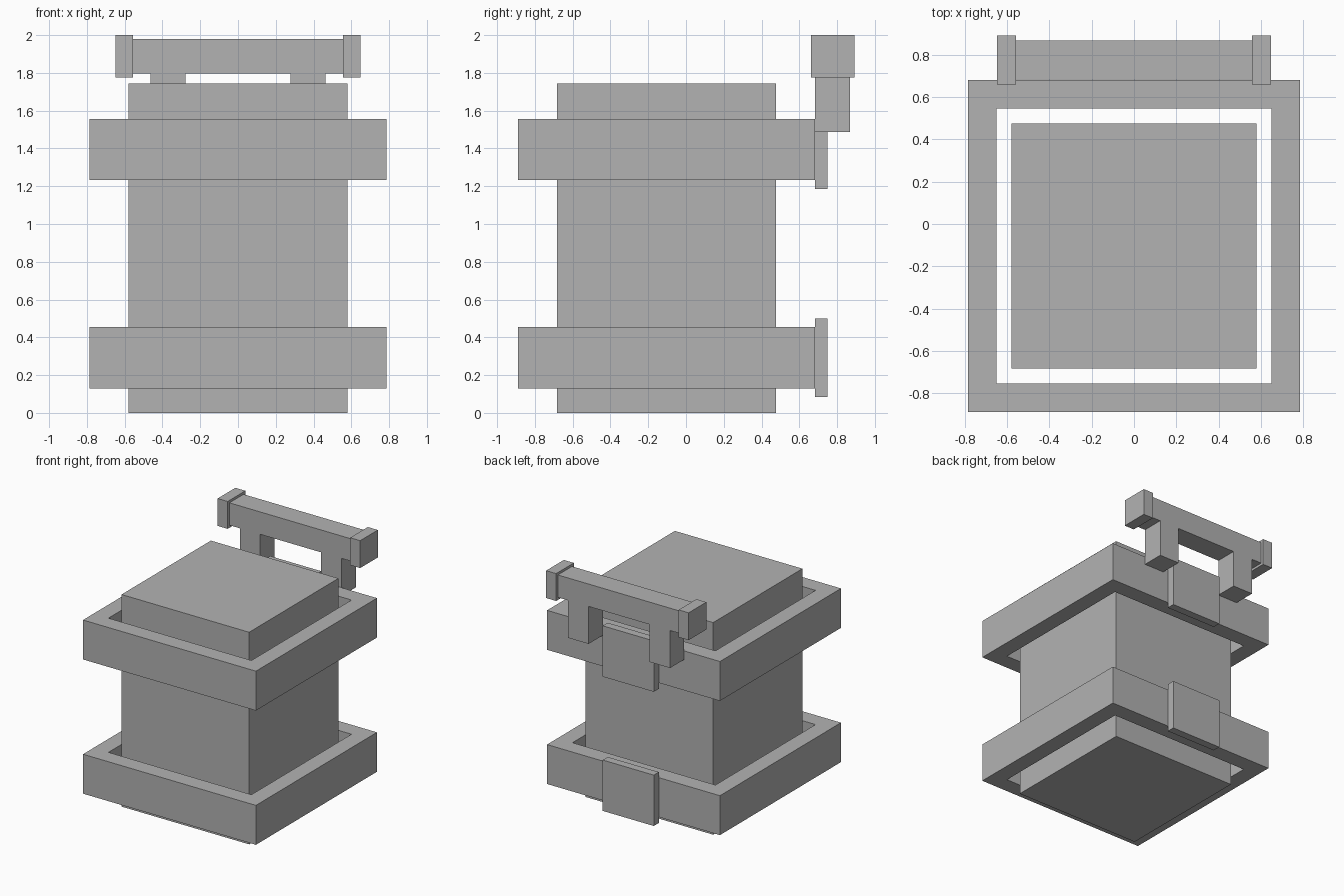
import bpy
import bmesh
from mathutils import Vector

cube = bpy.data.objects.get("Cube")
if cube:
    bpy.data.objects.remove(cube, do_unlink=True)

grey = bpy.data.materials.new("plain_grey")
grey.use_nodes = True
colour = (0.448, 0.448, 0.448, 1)
grey.diffuse_color = colour
grey.node_tree.nodes["Principled BSDF"].inputs["Base Color"].default_value = colour

BODY_Y = -0.104   # centre of the body and collars
COLLAR_BACK = 0.684
BAR_Y = 0.776     # centre of the handle


def finish(name, bm):
    bmesh.ops.recalc_face_normals(bm, faces=bm.faces)
    mesh = bpy.data.meshes.new(name)
    bm.to_mesh(mesh)
    bm.free()
    mesh.materials.append(grey)
    obj = bpy.data.objects.new(name, mesh)
    bpy.context.collection.objects.link(obj)
    return obj


def box(name, x, y, z):
    """Box from (low, high) ranges on each axis."""
    bm = bmesh.new()
    bmesh.ops.create_cube(bm, size=1)
    for v in bm.verts:
        v.co = Vector([(a + b) / 2 + c * (b - a) for c, (a, b) in zip(v.co, (x, y, z))])
    return finish(name, bm)


def collar(name, outer, inner, z0, z1):
    """Open square frame, extruded upward."""
    bm = bmesh.new()
    corners = [(-1, -1), (1, -1), (1, 1), (-1, 1)]
    rings = [[bm.verts.new((sx * r, BODY_Y + sy * r, z0)) for sx, sy in corners]
             for r in (outer, inner)]
    faces = []
    for i in range(4):
        j = (i + 1) % 4
        faces.append(bm.faces.new((rings[0][i], rings[0][j], rings[1][j], rings[1][i])))
    new = bmesh.ops.extrude_face_region(bm, geom=faces, use_keep_orig=True)["geom"]
    bmesh.ops.translate(bm, verts=[g for g in new if isinstance(g, bmesh.types.BMVert)],
                        vec=(0, 0, z1 - z0))
    return finish(name, bm)


# Main block
box("body", (-0.58, 0.58), (BODY_Y - 0.58, BODY_Y + 0.58), (0, 1.743))

# Collars around the block, each with a plate on its back
for label, base in (("lower", 0.13), ("upper", 1.233)):
    collar(label + "_collar", 0.786, 0.65, base, base + 0.324)
    box(label + "_back_plate", (-0.232, 0.232), (COLLAR_BACK, 0.75),
        (base - 0.047, base + 0.371))

# Handle bar with legs and end caps
box("handle_bar", (-0.57, 0.57), (BAR_Y - 0.092, BAR_Y + 0.092), (1.796, 1.98))
for side, s in (("left", 1), ("right", -1)):
    box("handle_leg_" + side, sorted((s * 0.278, s * 0.463)),
        (BAR_Y - 0.092, BAR_Y + 0.092), (1.488, 1.796))
    box("handle_cap_" + side, sorted((s * 0.557, s * 0.648)),
        (BAR_Y - 0.115, BAR_Y + 0.115), (1.775, 2.0))
